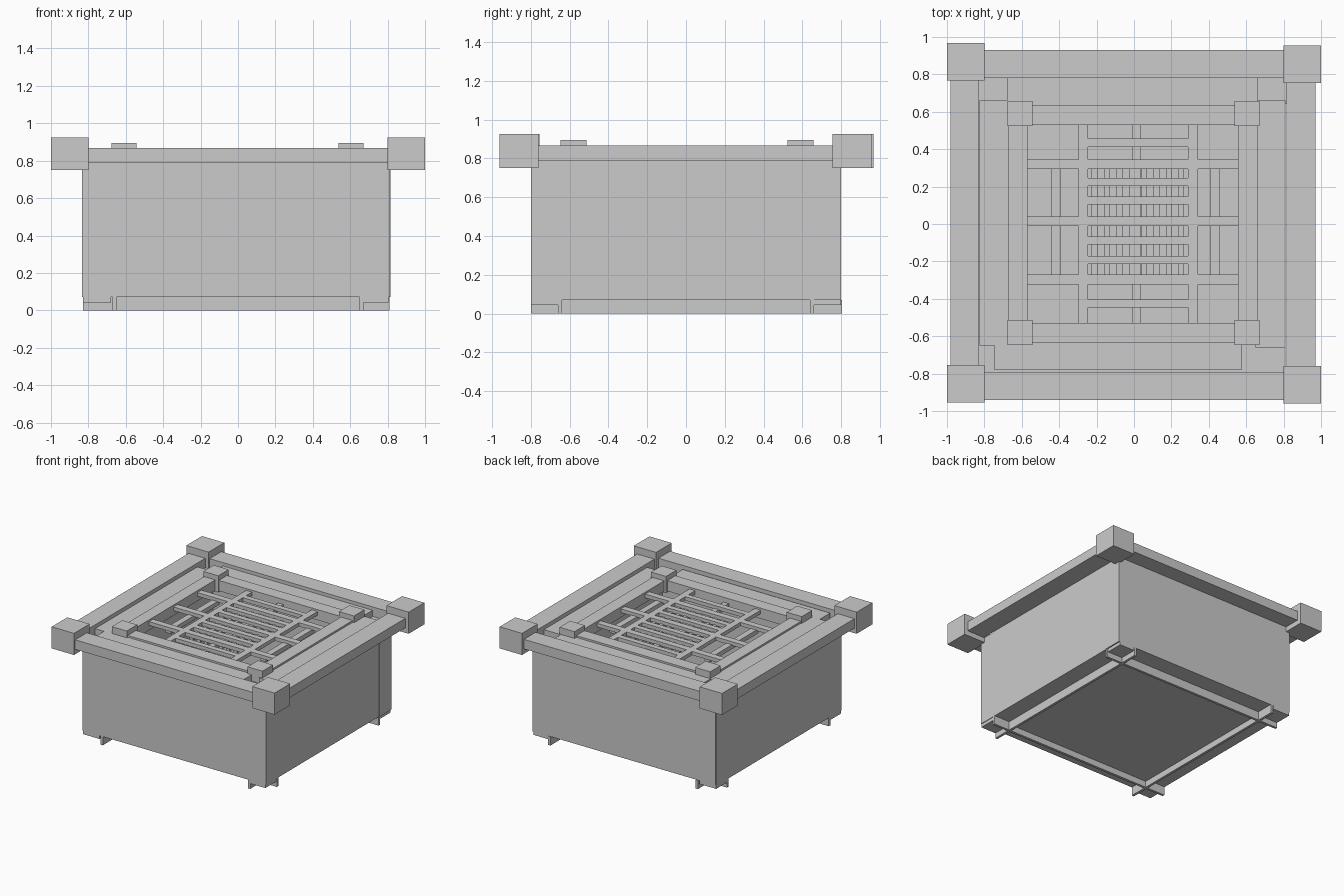
import bpy

cube = bpy.data.objects.get("Cube")
if cube:
    bpy.data.objects.remove(cube, do_unlink=True)

# Single plain grey
GREY = (0.6, 0.6, 0.6, 1.0)
grey = bpy.data.materials.new("plain grey")
grey.use_nodes = True
grey.diffuse_color = GREY
grey.node_tree.nodes["Principled BSDF"].inputs["Base Color"].default_value = GREY


def box(name, xs, ys, zs):
    """Box between the given limits on each axis."""
    mesh = bpy.data.meshes.new(name)
    verts = [(x, y, z) for x in xs for y in ys for z in zs]
    faces = [(0, 1, 3, 2), (4, 6, 7, 5), (0, 4, 5, 1),
             (2, 3, 7, 6), (0, 2, 6, 4), (1, 5, 7, 3)]
    mesh.from_pydata(verts, [], faces)
    mesh.materials.append(grey)
    obj = bpy.data.objects.new(name, mesh)
    bpy.context.collection.objects.link(obj)
    return obj


def around(mid, half):
    return (mid - half, mid + half)


# Outer frame: four rails and four corner blocks
RAIL = (0.79, 0.867)
box("outer_rail_front", (-0.81, 0.81), (-0.94, -0.79), RAIL)
box("outer_rail_back", (-0.81, 0.81), (0.78, 0.93), RAIL)
box("outer_rail_right", (-0.98, -0.83), (-0.77, 0.78), RAIL)
box("outer_rail_left", (0.815, 0.97), (-0.77, 0.77), RAIL)
for x, y in ((-0.9, 0.867), (0.9, 0.855), (-0.9, -0.855), (0.9, -0.86)):
    box("outer_corner_block", around(x, 0.1), around(y, 0.1), (0.75, 0.925))

# Thick walls
WALL = (0.07, 0.79)
box("wall_front", (-0.83, 0.805), (-0.8, -0.645), WALL)
box("wall_back", (-0.825, 0.815), (0.645, 0.8), WALL)
box("wall_right", (-0.833, -0.675), (-0.797, 0.797), WALL)
box("wall_left", (0.66, 0.81), (-0.797, 0.645), WALL)

# Planks lying on the walls, around the inner frame
PLANK = (0.785, 0.84)
box("plank_front", (-0.745, 0.575), (-0.78, -0.62), PLANK)
box("plank_back", (-0.68, 0.66), (0.62, 0.78), PLANK)
box("plank_right", (-0.825, -0.66), (-0.65, 0.66), PLANK)
box("plank_left", (0.65, 0.81), (-0.66, 0.66), PLANK)

# Flat feet under the corners
for xs in ((-0.83, -0.68), (0.65, 0.805)):
    for ys in ((-0.8, -0.645), (0.645, 0.8)):
        box("foot", xs, ys, (0.043, 0.072))

# Floor with thin crossing runners underneath
box("floor", (-0.68, 0.66), (-0.65, 0.65), (0.05, 0.075))
for side in (-1, 1):
    box("runner_across", (-0.83, 0.81), around(side * 0.65, 0.01), (0.0, 0.07))
    box("runner_along", around(side * 0.66, 0.01), (-0.8, 0.805), (0.0, 0.07))

# Inner frame on top of the walls
INNER = (0.77, 0.855)
for ys in ((-0.635, -0.53), (0.53, 0.635)):
    box("inner_rail_across", (-0.61, 0.61), ys, INNER)
for xs in ((-0.67, -0.57), (0.555, 0.66)):
    box("inner_rail_along", xs, (-0.6, 0.6), INNER)
for x in (-0.61, 0.605):
    for y in (-0.58, 0.59):
        box("inner_corner_block", around(x, 0.067), around(y, 0.067), (0.76, 0.895))

# Grate: two long bars and three full-width crossbars
GRATE = (0.81, 0.84)
for x in (-0.272, 0.315):
    box("grate_long_bar", around(x, 0.026), (-0.6, 0.53), GRATE)
for y in (0.32, 0.015, -0.297):
    box("grate_crossbar", (-0.58, 0.57), around(y, 0.026), GRATE)

# Grate: short slats between the long bars
for y in (0.435, 0.225, 0.125, -0.088, -0.193, -0.425):
    box("grate_slat", (-0.26, 0.3), around(y, 0.022), GRATE)

# Lower bars just under the grate
LOWER = (0.78, 0.815)
box("lower_centre_bar", around(0.012, 0.024), (-0.55, 0.55), LOWER)
for x in (-0.415, 0.435):
    box("lower_side_bar", around(x, 0.025), (-0.3, 0.32), LOWER)
for i in range(8):
    x = -0.21 + i * 0.066
    box("lower_thin_bar", around(x, 0.016), (-0.3, 0.32), LOWER)
